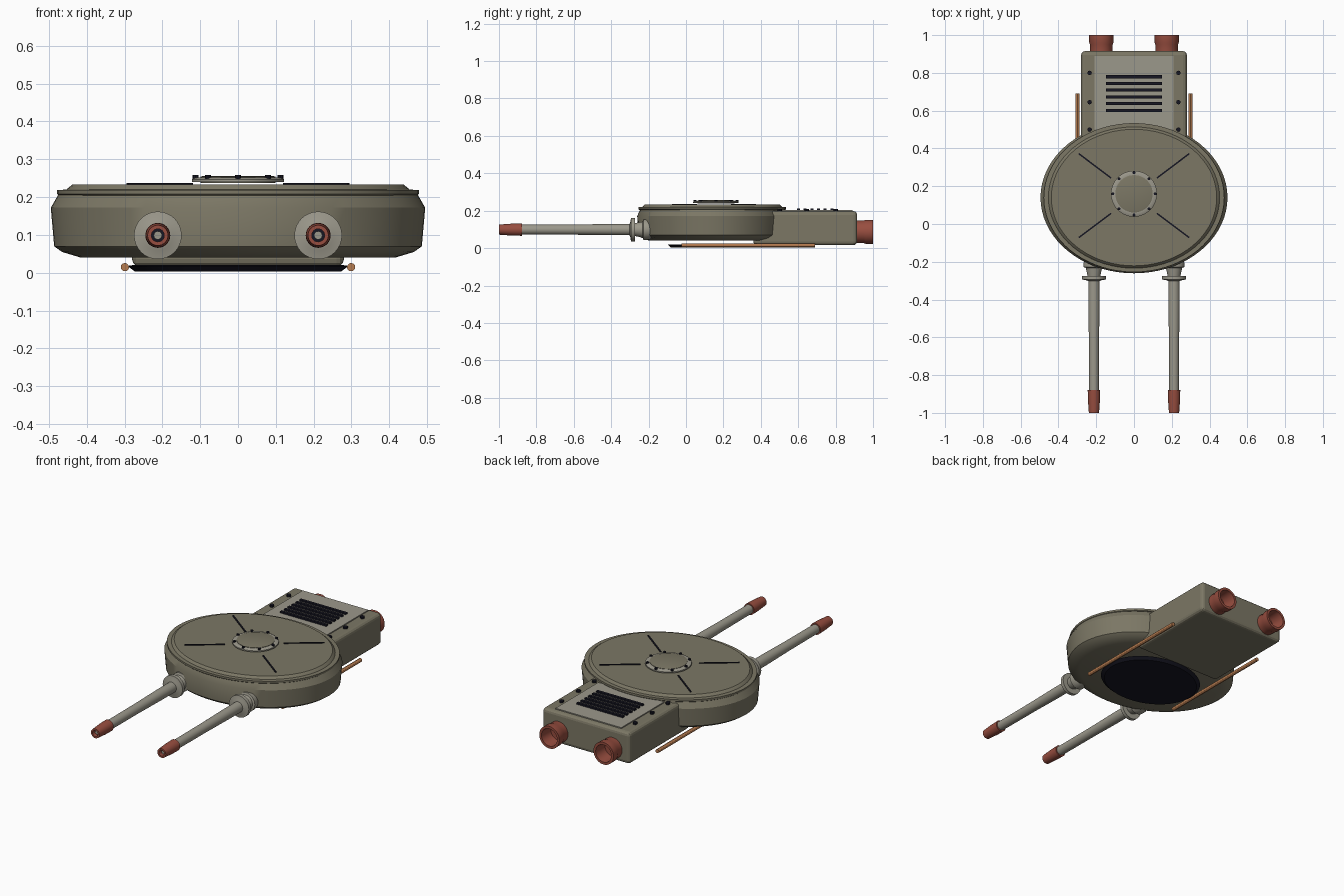
import bpy, bmesh, math
from mathutils import Matrix, Vector

if "Cube" in bpy.data.objects:
    bpy.data.objects.remove(bpy.data.objects["Cube"])


def material(name, rgb):
    m = bpy.data.materials.new(name)
    m.diffuse_color = (*rgb, 1)
    m.use_nodes = True
    m.node_tree.nodes["Principled BSDF"].inputs["Base Color"].default_value = m.diffuse_color
    return m


OLIVE = material("olive armour", (0.20, 0.185, 0.13))
GREY = material("grey metal", (0.33, 0.315, 0.26))
DARK = material("dark steel", (0.008, 0.008, 0.016))
RED = material("red oxide", (0.31, 0.075, 0.05))
COPPER = material("copper rod", (0.47, 0.20, 0.08))


def finish(bm, name, mat, smooth=True):
    bmesh.ops.remove_doubles(bm, verts=bm.verts, dist=1e-5)
    bmesh.ops.recalc_face_normals(bm, faces=bm.faces)
    me = bpy.data.meshes.new(name)
    bm.to_mesh(me)
    bm.free()
    me.materials.append(mat)
    ob = bpy.data.objects.new(name, me)
    bpy.context.collection.objects.link(ob)
    if smooth:
        bpy.ops.object.select_all(action='DESELECT')
        ob.select_set(True)
        bpy.context.view_layer.objects.active = ob
        bpy.ops.object.shade_smooth_by_angle(angle=math.radians(30))
    return ob


def lathe(name, profile, mat, loc=(0, 0, 0), axis='Z', squash=1.0, seg=32, closed=False):
    """Revolve (radius, height) points; axis 'Y' sends height along +y."""
    bm = bmesh.new()
    rings = []
    for r, h in profile:
        ring = []
        for i in range(seg):
            a = 2 * math.pi * i / seg
            p = Vector((r * math.cos(a), r * math.sin(a) * squash, h))
            if axis == 'Y':
                p = Vector((p.x, p.z, p.y))
            ring.append(bm.verts.new(p + Vector(loc)))
        rings.append(ring)
    pairs = list(zip(rings, rings[1:]))
    if closed:
        pairs.append((rings[-1], rings[0]))
    for a, b in pairs:
        for i in range(seg):
            j = (i + 1) % seg
            bm.faces.new((a[i], a[j], b[j], b[i]))
    if not closed:
        bm.faces.new(rings[0])
        bm.faces.new(rings[-1])
    return finish(bm, name, mat)


def box(name, lo, hi, mat, bevel=0, turn=0):
    lo, hi = Vector(lo), Vector(hi)
    bm = bmesh.new()
    bmesh.ops.create_cube(bm, size=1, matrix=Matrix.Translation((lo + hi) / 2)
                          @ Matrix.Rotation(turn, 4, 'Z')
                          @ Matrix.Diagonal((*(hi - lo), 1)))
    ob = finish(bm, name, mat, smooth=False)
    if bevel:
        mod = ob.modifiers.new("rounded edges", 'BEVEL')
        mod.width = bevel
        mod.segments = 3
    return ob


def bolt(name, x, y, z, r, h):
    lathe(name, [(r, 0), (r, h)], DARK, (x, y, z), seg=8)


# oval turret shell, rim and roof
CY, OVAL = 0.14, 0.81
lathe("turret_body", [(0.415, 0.04), (0.465, 0.055), (0.486, 0.07), (0.495, 0.172), (0.475, 0.207)],
      OLIVE, (0, CY, 0), squash=OVAL, seg=72)
lathe("turret_rim", [(0.474, 0.205), (0.478, 0.208), (0.478, 0.219), (0.45, 0.22)],
      OLIVE, (0, CY, 0), squash=0.825, seg=72)
lathe("turret_roof", [(0.455, 0.217), (0.452, 0.222), (0.438, 0.233)],
      OLIVE, (0, CY, 0), squash=0.825, seg=72)

# turret bearing plate underneath
lathe("bearing_plate", [(0.272, 0.003), (0.292, 0.018), (0.28, 0.02)], DARK,
      (0, CY, 0), squash=OVAL, seg=64)

# roof hatch with ring, lid and bolts
HY = 0.16
lathe("hatch_ring", [(0.122, 0.24), (0.122, 0.247), (0.112, 0.252), (0.098, 0.252), (0.098, 0.24)],
      GREY, (0, HY, 0), seg=40, closed=True)
lathe("hatch_lid", [(0.099, 0.238), (0.099, 0.254), (0.092, 0.256)], OLIVE, (0, HY, 0), seg=40)
for k in range(8):
    a = k * math.pi / 4
    bolt("hatch_bolt", 0.112 * math.cos(a), HY + 0.112 * math.sin(a), 0.245, 0.008, 0.013)

# four radial roof seams
for sx in (-1, 1):
    for sy in (-1, 1):
        cx, cy = sx * 0.207, 0.15 + sy * 0.158
        box("roof_seam", (cx - 0.107, cy - 0.004, 0.231), (cx + 0.107, cy + 0.004, 0.237),
            DARK, turn=sx * sy * math.atan2(0.128, 0.17))

# rear engine housing with its grille
box("engine_housing", (-0.28, 0.36, 0.016), (0.28, 0.915, 0.198), OLIVE, bevel=0.02)
box("grille_plate", (-0.21, 0.50, 0.192), (0.21, 0.89, 0.204), GREY)
for k in range(6):
    y = 0.602 + k * 0.0355
    box("grille_slat", (-0.148, y - 0.008, 0.2), (0.148, y + 0.008, 0.213), DARK)

for s in (-1, 1):
    for y in (0.50, 0.645, 0.80):
        bolt("housing_bolt", s * 0.235, y, 0.195, 0.012, 0.014)

    # exhaust pipes
    lathe("exhaust_pipe", [(0.06, 0.90), (0.06, 0.95), (0.064, 0.96), (0.064, 1.0),
                           (0.05, 1.0), (0.046, 0.92), (0.0, 0.92)],
          RED, (s * 0.173, 0, 0.087), axis='Y')

    # side rods
    lathe("side_rod", [(0.011, -0.023), (0.011, 0.69)], COPPER, (s * 0.299, 0, 0.015), axis='Y', seg=12)

    # gun mount, barrel and muzzle
    at = (s * 0.212, 0, 0.099)
    lathe("gun_mount", [(0.036, -0.10), (0.052, -0.195), (0.055, -0.208), (0.055, -0.228),
                        (0.043, -0.232), (0.034, -0.274), (0.063, -0.274),
                        (0.063, -0.294), (0.04, -0.298), (0.03, -0.302)], GREY, at, axis='Y')
    lathe("barrel", [(0.030, -0.28), (0.030, -0.41), (0.027, -0.61), (0.026, -0.885)], GREY, at, axis='Y')
    lathe("muzzle", [(0.026, -0.878), (0.033, -0.878), (0.032, -0.93), (0.027, -1.0),
                     (0.017, -1.0), (0.017, -0.89)], RED, at, axis='Y', closed=True)
    lathe("bore", [(0.018, -0.90), (0.018, -0.955)], DARK, at, axis='Y', seg=20)
    lathe("bore_core", [(0.011, -0.90), (0.011, -0.985)], GREY, at, axis='Y', seg=16)
